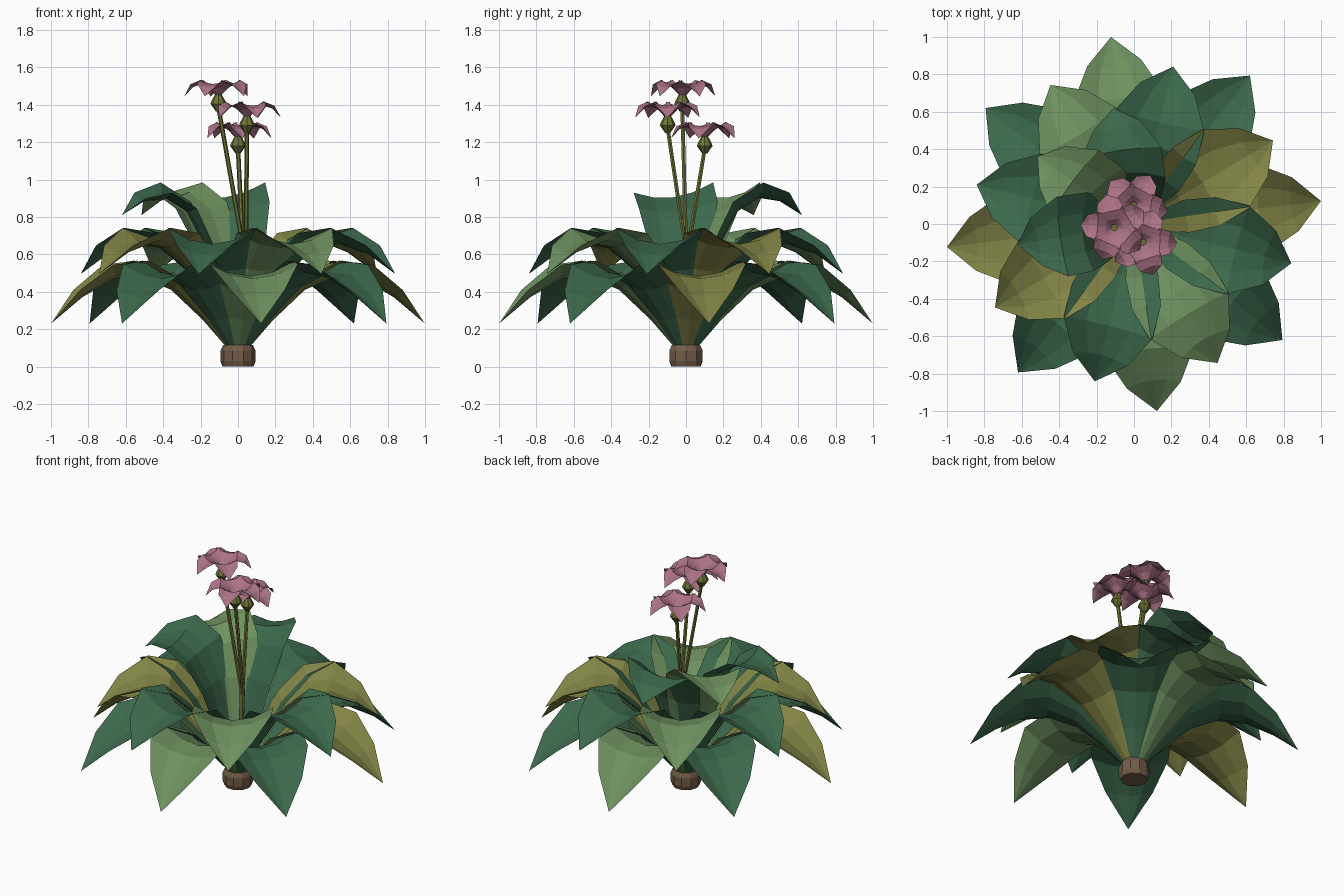
import bpy, math
from mathutils import Vector, Matrix

if "Cube" in bpy.data.objects:
    bpy.data.objects.remove(bpy.data.objects["Cube"])


def material(name, rgb):
    m = bpy.data.materials.new(name)
    m.diffuse_color = (*rgb, 1)
    m.use_nodes = True
    m.node_tree.nodes["Principled BSDF"].inputs["Base Color"].default_value = m.diffuse_color
    return m


GREEN = material("deep_green", (0.045, 0.14, 0.072))
LIGHT = material("light_green", (0.156, 0.283, 0.114))
OLIVE = material("olive", (0.223, 0.231, 0.061))
PINK = material("dusty_pink", (0.413, 0.171, 0.242))
STEM = material("stem_green", (0.156, 0.171, 0.035))
BROWN = material("brown", (0.171, 0.107, 0.065))


def make(name, verts, faces, mat):
    me = bpy.data.meshes.new(name)
    me.from_pydata(verts, [], faces)
    me.materials.append(mat)
    me.validate()
    ob = bpy.data.objects.new(name, me)
    bpy.context.collection.objects.link(ob)
    return ob


def blade(name, profile, angle, mat, cup, roll=0.0, origin=(0, 0, 0)):
    """Cupped blade: profile rows are (radius, height, half width), last row is the tip."""
    rot = Matrix.Rotation(math.radians(angle), 3, 'Z')
    o = Vector(origin)
    steps = (-1, -0.5, 0, 0.5, 1)
    verts, faces = [], []
    n = len(profile)
    for i, (r, z, w) in enumerate(profile[:-1]):
        a, b = profile[max(i - 1, 0)], profile[i + 1]
        t = Vector((b[0] - a[0], 0, b[1] - a[1])).normalized()
        normal = Vector((-t.z, 0, t.x))
        for s in steps:
            p = Vector((r, s * w, z)) + normal * w * (cup * s * s - roll * s)
            verts.append(o + rot @ p)
    r, z, w = profile[-1]
    verts.append(o + rot @ Vector((r, 0, z)))
    for i in range(n - 2):
        for j in range(4):
            k = i * 5 + j
            faces.append((k, k + 1, k + 6, k + 5))
    last = (n - 2) * 5
    faces += [(last + j, last + j + 1, len(verts) - 1) for j in range(4)]
    return make(name, verts, faces, mat)


def lathe(name, rings, sides, mat, origin=(0, 0, 0)):
    """Faceted turned solid from (radius, height) rings."""
    o = Vector(origin)
    verts, faces = [], []
    for r, z in rings:
        for j in range(sides):
            a = 2 * math.pi * j / sides
            verts.append(o + Vector((r * math.cos(a), r * math.sin(a), z)))
    for i in range(len(rings) - 1):
        for j in range(sides):
            k = (j + 1) % sides
            faces.append((i * sides + j, i * sides + k, (i + 1) * sides + k, (i + 1) * sides + j))
    faces.append(tuple(reversed(range(sides))))
    faces.append(tuple(range((len(rings) - 1) * sides, len(rings) * sides)))
    return make(name, verts, faces, mat)


def tube(name, points, radius, sides, mat):
    """Thin stalk with horizontal cross-sections."""
    verts, faces = [], []
    for p in points:
        for j in range(sides):
            a = 2 * math.pi * j / sides
            verts.append(Vector(p) + Vector((radius * math.cos(a), radius * math.sin(a), 0)))
    for i in range(len(points) - 1):
        for j in range(sides):
            k = (j + 1) % sides
            faces.append((i * sides + j, i * sides + k, (i + 1) * sides + k, (i + 1) * sides + j))
    return make(name, verts, faces, mat)


# Root crown
lathe("root_crown", [(0.083, 0), (0.094, 0.03), (0.094, 0.085), (0.08, 0.115)], 10, BROWN)

# Leaf rings
LOW = [(0.05, 0.09, 0.035), (0.19, 0.25, 0.11), (0.36, 0.41, 0.19), (0.53, 0.485, 0.245),
       (0.67, 0.47, 0.235), (0.84, 0.37, 0.145), (1.007, 0.23, 0)]
MID = [(0.04, 0.09, 0.035), (0.155, 0.31, 0.11), (0.28, 0.51, 0.19), (0.43, 0.635, 0.245),
       (0.56, 0.655, 0.245), (0.72, 0.60, 0.15), (0.867, 0.495, 0)]
HIGH = [(0.02, 0.09, 0.035), (0.10, 0.38, 0.11), (0.18, 0.64, 0.17), (0.28, 0.83, 0.21),
        (0.40, 0.905, 0.215), (0.52, 0.885, 0.13), (0.63, 0.81, 0)]
CYCLE = (OLIVE, GREEN, LIGHT, GREEN)
for i in range(8):
    blade(f"low_leaf_{i + 1}", LOW, 7 + 45 * i, CYCLE[i % 4], 0.34)
    blade(f"middle_leaf_{i + 1}", MID, 31 + 45 * i, CYCLE[i % 4], 0.36)
for i, mat in enumerate((GREEN, LIGHT, GREEN)):
    blade(f"high_leaf_{i + 1}", HIGH, 100 + 45 * i, mat, 0.25, 0.13)

# Flowers: stalk, bud and five drooping petals each
PETAL = [(0.008, -0.085, 0.012), (0.045, -0.045, 0.045), (0.09, -0.02, 0.075),
         (0.135, -0.035, 0.06), (0.182, -0.085, 0)]
BUD = [(0.014, -0.165), (0.042, -0.125), (0.036, -0.108), (0.018, -0.075)]
FLOWERS = [(-0.105, -0.02, 1.53, 175, 0.025, 0.0),
           (0.048, -0.098, 1.415, -1, 0.042, -0.005),
           (0.0, 0.10, 1.305, 62, 0.025, 0.015)]
for i, (x, y, z, turn, mx, my) in enumerate(FLOWERS, 1):
    tube(f"stalk_{i}", [(mx * 0.6, my, 0.1), (mx, my, 0.65),
                        ((mx + x) / 2, (my + y) / 2, (0.65 + z - 0.14) / 2),
                        (x, y, z - 0.14)], 0.012, 6, STEM)
    lathe(f"bud_{i}", BUD, 8, STEM, (x, y, z))
    for k in range(5):
        blade(f"petal_{i}_{k + 1}", PETAL, turn + 72 * k, PINK, 0.3, 0, (x, y, z))
